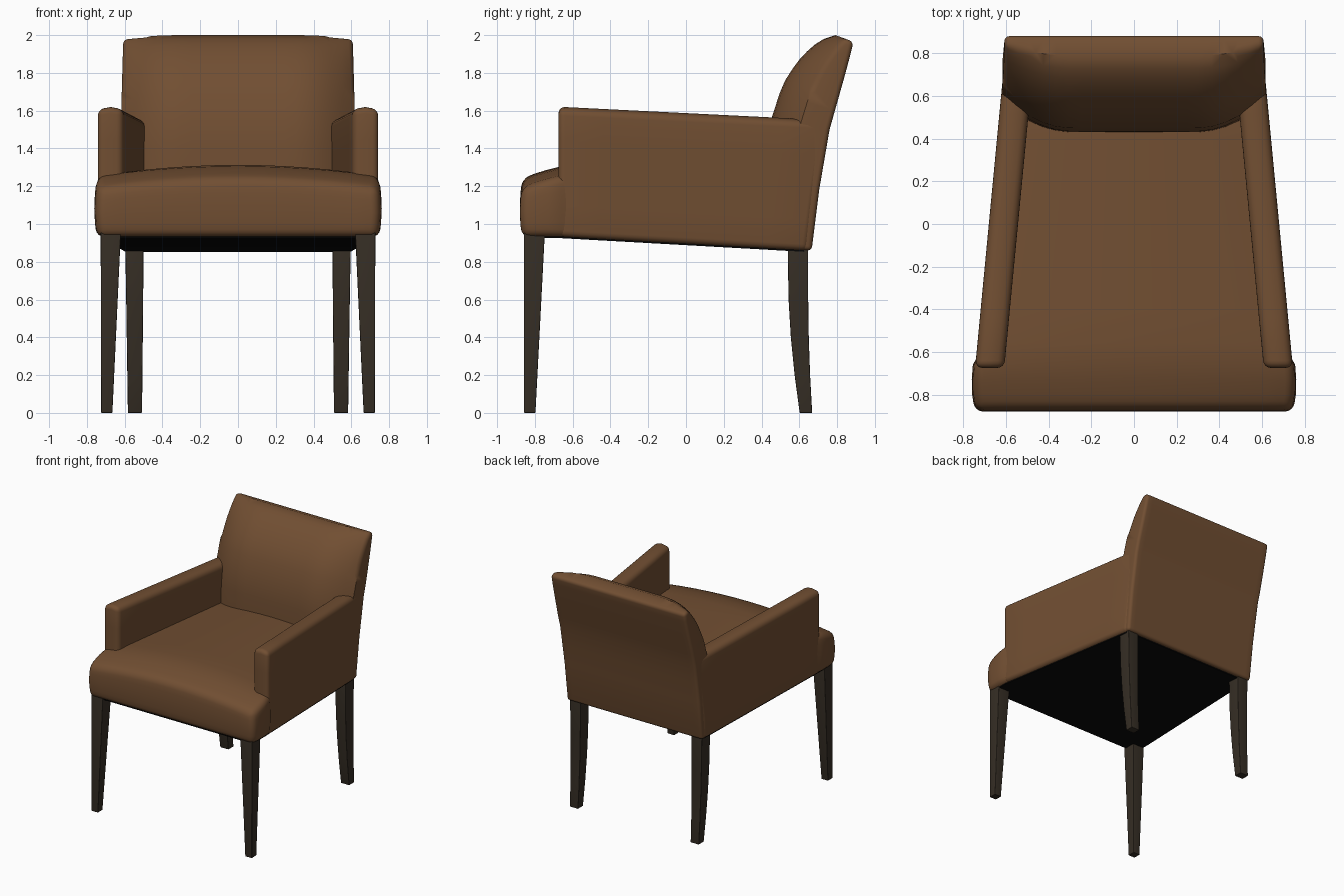
import bpy, bmesh, math

if "Cube" in bpy.data.objects:
    bpy.data.objects.remove(bpy.data.objects["Cube"])


def material(name, rgb):
    m = bpy.data.materials.new(name)
    m.diffuse_color = (*rgb, 1)
    m.use_nodes = True
    m.node_tree.nodes["Principled BSDF"].inputs["Base Color"].default_value = m.diffuse_color
    return m


LEATHER = material("brown leather", (0.165, 0.077, 0.032))
WOOD = material("dark wood", (0.036, 0.027, 0.018))
LINING = material("black lining", (0.003, 0.003, 0.003))


def steps(a, b, n):
    return [a + (b - a) * i / n for i in range(n + 1)]


def interp(pts, t):
    """Piecewise linear lookup in a list of (key, value)."""
    for (a, p), (b, q) in zip(pts, pts[1:]):
        if t <= b:
            return p + (q - p) * max(0, (t - a) / (b - a))
    return pts[-1][1]


def block(name, us, vs, ws, shape, mat, bevel=0.0):
    """Gridded box whose lattice points are placed by shape(u, v, w)."""
    bm = bmesh.new()
    cache = {}
    axes = (us, vs, ws)

    def vert(key):
        if key not in cache:
            cache[key] = bm.verts.new(shape(*(axes[i][key[i]] for i in range(3))))
        return cache[key]

    for ax in range(3):
        b, c = (ax + 1) % 3, (ax + 2) % 3
        for end in (0, len(axes[ax]) - 1):
            for i in range(len(axes[b]) - 1):
                for j in range(len(axes[c]) - 1):
                    quad = []
                    for di, dj in ((0, 0), (1, 0), (1, 1), (0, 1)):
                        k = [0, 0, 0]
                        k[ax], k[b], k[c] = end, i + di, j + dj
                        quad.append(vert(tuple(k)))
                    bm.faces.new(quad)
    bmesh.ops.recalc_face_normals(bm, faces=bm.faces)
    me = bpy.data.meshes.new(name)
    bm.to_mesh(me)
    bm.free()
    me.materials.append(mat)
    ob = bpy.data.objects.new(name, me)
    bpy.context.collection.objects.link(ob)
    bpy.context.view_layer.objects.active = ob
    ob.select_set(True)
    if bevel:
        mod = ob.modifiers.new("bevel", "BEVEL")
        mod.width, mod.segments = bevel, 4
        mod.limit_method, mod.angle_limit = "ANGLE", math.radians(50)
        bpy.ops.object.modifier_apply(modifier="bevel")
    bpy.ops.object.shade_smooth_by_angle(angle=math.radians(40))
    ob.select_set(False)
    return ob


def side(y):      # outer side of the tapered plan
    return 0.745 - (y + 0.67) * 0.0955


def base(y):      # sloping underside
    return 0.932 - max(0, y + 0.68) * 0.056


REAR = [(0.86, 0.665), (1.18, 0.705), (1.5, 0.76), (1.79, 0.842), (1.96, 0.887)]

# Seat: wide front roll, crowned top, runs inside the arms and back
SEAT_W = [(-0.88, 0.735), (-0.77, 0.752), (-0.66, 0.744), (-0.56, 0.70), (0.6, 0.585)]


def seat(u, y, w):
    x = u * (interp(SEAT_W, y) + (0.012 * math.sin(math.pi * w) if y < -0.6 else 0))
    drop = 0.075 * (max(0, -0.6 - y) / 0.28) ** 1.4 + 0.03 * max(0, y + 0.6)
    top = 1.262 + 0.052 * (1 - u * u) - drop
    front = -0.012 * math.sin(math.pi * w) if y < -0.87 else 0
    return x, y + front + (0.012 if y < -0.87 else 0), base(y) + (top - base(y)) * w


block("seat", steps(-1, 1, 12), [-0.88, -0.8, -0.73, -0.66, -0.56] + steps(-0.4, 0.6, 5),
      steps(0, 1, 4), seat, LEATHER, 0.04)

# Arms: tapered side panels with a softly crowned top
for s, label in ((-1, "left"), (1, "right")):
    def arm(u, v, w, s=s):
        z0 = 0.86 + 0.7 * w
        y = -0.675 + v * (interp(REAR, z0) - 0.02 + 0.675)
        top = 1.605 - 0.05 * (y + 0.6) + 0.012 * math.sin(math.pi * u)
        x = side(y) - 0.137 * (1 - u)
        return s * x, y, base(y) + (top - base(y)) * w
    block(label + "_arm", steps(0, 1, 2), steps(0, 1, 6), steps(0, 1, 4), arm, LEATHER, 0.034)

# Backrest: front and rear profiles (y, z), front rounding off towards the sides
FRONT = [(0.43, 0.88), (0.43, 1.2), (0.435, 1.4), (0.45, 1.55), (0.495, 1.69), (0.525, 1.76),
         (0.563, 1.82), (0.60, 1.87), (0.642, 1.915), (0.685, 1.952), (0.73, 1.98), (0.79, 2.0)]
BACK_Z = [0.858, 1.18, 1.36, 1.5, 1.6, 1.66, 1.72, 1.77, 1.81, 1.85, 1.9, 1.965]


def backrest(u, v, w):
    fy, fz = FRONT[w]
    rz = BACK_Z[w]
    ry = interp(REAR, rz)
    k = 0.5 * max(0, (abs(u) - 0.48) / 0.52) ** 2
    t = k + (1 - k) * v
    half = interp([(0.86, 0.613), (1.6, 0.617), (2.0, 0.606)], rz)
    return u * half, fy + (ry - fy) * t, fz + (rz - fz) * t


block("backrest", steps(-1, 1, 20), [0, 1], list(range(len(FRONT))), backrest, LEATHER, 0.024)

# Black lining under the seat
block("underside_lining", [-1, 1], [-0.84, -0.68, 0.635], [0, 1],
      lambda u, y, w: (u * (side(max(y, -0.67)) - 0.025), y, base(y) - 0.006 + 0.02 * w), LINING)

# Legs: rows of (z, x inner, x outer, y front, y rear)
FRONT_LEG = [(0, 0.665, 0.725, -0.858, -0.797), (0.96, 0.62, 0.727, -0.858, -0.747)]
REAR_LEG = [(0, 0.508, 0.583, 0.602, 0.668), (0.2, 0.506, 0.586, 0.575, 0.657),
            (0.4, 0.504, 0.589, 0.555, 0.65), (0.6, 0.502, 0.592, 0.543, 0.647),
            (0.9, 0.5, 0.597, 0.538, 0.647)]
for rows, place in ((FRONT_LEG, "front"), (REAR_LEG, "rear")):
    for s, label in ((-1, "left"), (1, "right")):
        block(f"{place}_{label}_leg", [0, 1], [0, 1], list(range(len(rows))),
              lambda u, v, w: (s * rows[w][1 + u], rows[w][3 + v], rows[w][0]), WOOD, 0.004)
